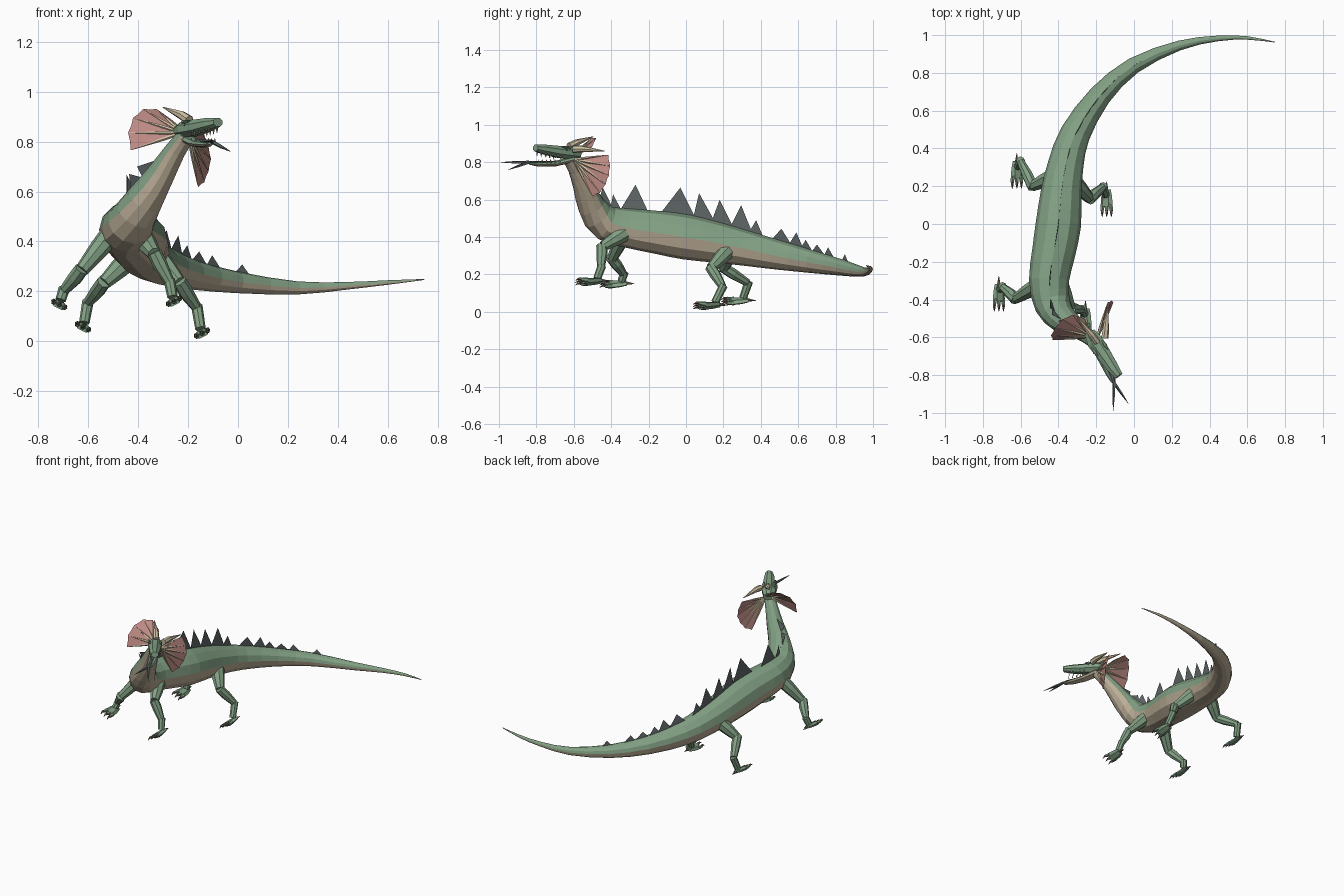
import bpy, bmesh, math
from mathutils import Vector

if "Cube" in bpy.data.objects:
    bpy.data.objects.remove(bpy.data.objects["Cube"])

V = Vector


def material(name, r, g, b):
    m = bpy.data.materials.new(name)
    m.diffuse_color = [((c / 255 + 0.055) / 1.055) ** 2.4 for c in (r, g, b)] + [1]
    m.use_nodes = True
    m.node_tree.nodes["Principled BSDF"].inputs["Base Color"].default_value = m.diffuse_color
    return m


GREEN = material("scale green", 130, 160, 132)
TAN = material("belly tan", 187, 173, 150)
DARK = material("fin grey", 95, 102, 102)
PINK = material("frill pink", 190, 138, 132)
IVORY = material("horn ivory", 208, 194, 165)
CLAW = material("claw brown", 112, 100, 88)


def finish(name, bm, mats):
    me = bpy.data.meshes.new(name)
    bm.to_mesh(me)
    bm.free()
    for m in mats:
        me.materials.append(m)
    ob = bpy.data.objects.new(name, me)
    bpy.context.collection.objects.link(ob)
    return ob


def tube(name, pts, radii, mats, sides=8, wide=1.0, high=1.0, up=(0, 0, 1), turn=0.0):
    """Loft an elliptical tube along pts; the lower half takes the second material."""
    pts = [V(p) for p in pts]
    bm = bmesh.new()
    rings = []
    for i, p in enumerate(pts):
        t = (pts[min(i + 1, len(pts) - 1)] - pts[max(i - 1, 0)]).normalized()
        u = V(up) - V(up).dot(t) * t
        u.normalize()
        r = t.cross(u)
        ring = []
        for j in range(sides):
            a = 2 * math.pi * j / sides + turn
            ring.append(bm.verts.new(p + radii[i] * (r * wide * math.cos(a) + u * high * math.sin(a))))
        rings.append(ring)
    for a, b in zip(rings, rings[1:]):
        for j in range(sides):
            k = (j + 1) % sides
            f = bm.faces.new((a[j], a[k], b[k], b[j]))
            if len(mats) > 1 and j >= sides / 2:
                f.material_index = 1
    bm.faces.new(rings[0])
    bm.faces.new(rings[-1])
    bmesh.ops.recalc_face_normals(bm, faces=bm.faces)
    return finish(name, bm, mats)


def smooth_path(rows, steps):
    """Catmull-Rom interpolation of (x, y, z, radius) rows."""
    out = []
    P = [V(r) for r in rows]
    for i in range(len(P) - 1):
        a, b, c, d = P[max(i - 1, 0)], P[i], P[i + 1], P[min(i + 2, len(P) - 1)]
        for s in range(steps):
            t = s / steps
            out.append(0.5 * (2 * b + (c - a) * t + (2 * a - 5 * b + 4 * c - d) * t * t
                              + (3 * b - a - 3 * c + d) * t ** 3))
    return out + [P[-1]]


# body: neck, trunk and curved tail in one loft
SPINE = [(-.205, -.63, .825, .034), (-.25, -.59, .765, .042), (-.305, -.55, .675, .055),
         (-.375, -.505, .565, .075), (-.43, -.43, .475, .095), (-.45, -.30, .447, .106),
         (-.425, -.15, .425, .115), (-.40, 0, .40, .12), (-.385, .17, .37, .108),
         (-.36, .32, .34, .094), (-.31, .48, .307, .08), (-.18, .68, .267, .06),
         (0, .84, .236, .043), (.24, .945, .214, .026), (.44, .982, .223, .015),
         (.60, .985, .236, .009), (.745, .963, .248, .002)]
path = smooth_path(SPINE, 2)
tube("body", [p[:3] for p in path], [p[3] for p in path], [GREEN, TAN], 12)

# back fins: (front base y, rear base y, tip y, tip z)
fine = smooth_path(SPINE, 16)


def crest(y):
    i = min(range(len(fine) - 60), key=lambda n: abs(fine[n][1] - y))
    p, q = V(fine[i][:3]), V(fine[i + 1][:3])
    t = (q - p).normalized()
    u = (V((0, 0, 1)) - t.z * t).normalized()
    return p + u * fine[i][3] * 0.93


FINS = [(-.56, -.53, -.515, .70), (-.53, -.49, -.48, .67), (-.50, -.42, -.445, .665),
        (-.45, -.36, -.39, .63), (-.36, -.22, -.27, .68), (-.15, .03, -.03, .665),
        (.02, .14, .07, .635), (.12, .24, .18, .60), (.22, .34, .295, .57),
        (.32, .40, .375, .49), (.45, .55, .51, .445), (.54, .62, .59, .425),
        (.61, .67, .64, .385), (.67, .73, .70, .36), (.73, .785, .76, .345),
        (.83, .865, .85, .308), (.935, .948, .943, .268), (.962, .971, .968, .262)]
bm = bmesh.new()
for y0, y1, yt, zt in FINS:
    m = crest(yt)
    bm.faces.new([bm.verts.new(p) for p in (crest(y0), crest(y1), V((m.x, yt, zt)))])
finish("back_fins", bm, [DARK])


# legs, each with a flat tilted foot, three clawed toes and a rear claw
def leg(name, hip, knee, hock, ankle, side):
    hip, knee, hock, ankle = V(hip), V(knee), V(hock), V(ankle)
    tube(name + "_thigh", [hip, hip.lerp(knee, .45), knee], [.045, .04, .028], [GREEN], 8, up=(side, 0, .3))
    tube(name + "_shin", [knee + V((0, -.006, .006)), knee.lerp(hock, .4), hock], [.029, .03, .021],
         [GREEN], 8, up=(side, 0, .3))
    tube(name + "_pastern", [hock + V((0, .006, .008)), ankle], [.023, .021], [GREEN], 8, up=(0, 1, 0))
    tilt = V((-side * .5, 0, 1)).normalized()
    across = V((1, 0, side * .5)).normalized()
    base = ankle - tilt * .012
    tube(name + "_foot", [base + V((0, .028, 0)), base + V((0, -.01, -.004)), base + V((0, -.062, -.008))],
         [.024, .032, .036], [GREEN], 6, 1.0, .45, tilt)
    for k in (-1, 0, 1):
        a = base + across * k * .023 + V((0, -.05, -.006))
        b = a + across * k * .004 + V((0, -.035, 0))
        tube(name + "_toe", [a, b], [.013, .009], [GREEN], 6, up=tilt)
        tube(name + "_claw", [b + V((0, .004, .002)), b + V((0, -.015, .004)), b + V((0, -.033, -.006))],
             [.009, .006, .001], [CLAW], 5, up=tilt)
    h = base + V((0, .025, 0))
    tube(name + "_rear_claw", [h, h + V((0, .045, -.004))], [.01, .001], [CLAW], 5, up=tilt)


leg("front_right_leg", (-.50, -.32, .44), (-.625, -.395, .285), (-.695, -.335, .205), (-.71, -.345, .165), -1)
leg("front_left_leg", (-.385, -.33, .42), (-.335, -.445, .35), (-.275, -.455, .24), (-.262, -.475, .178), 1)
leg("hind_right_leg", (-.43, .25, .335), (-.535, .20, .235), (-.60, .33, .155), (-.615, .305, .075), -1)
leg("hind_left_leg", (-.315, .22, .325), (-.235, .135, .235), (-.165, .195, .135), (-.15, .155, .05), 1)

# head: upper skull, lower jaw, forked tongue
tube("skull", [(-.235, -.575, .84), (-.205, -.625, .85), (-.16, -.69, .857), (-.11, -.765, .87), (-.08, -.805, .877)],
     [.032, .047, .042, .034, .024], [GREEN], 8, 1, .8, turn=math.pi / 8)
tube("lower_jaw", [(-.21, -.61, .815), (-.165, -.70, .792), (-.125, -.79, .788), (-.11, -.835, .792)],
     [.036, .033, .025, .012], [GREEN, TAN], 8, 1, .45)
tube("tongue", [(-.17, -.69, .803), (-.115, -.81, .803), (-.10, -.86, .80)], [.012, .011, .008], [DARK], 6, 1, .5)
for tip in ((-.11, -.99, .80), (-.03, -.95, .76)):
    tube("tongue_fork", [(-.105, -.84, .80), V((-.105, -.84, .80)).lerp(V(tip), .5), tip],
         [.009, .007, .001], [DARK], 5)

# teeth, eyes and nostrils mirrored across the head axis
axis = V((.56, -.83, .15)).normalized()
out = V((.83, .56, 0)).normalized()
for s in (-1, 1):
    for k in range(5):
        p = V((-.165, -.69, .836)) + axis * k * .029 + out * s * (.032 - k * .003)
        tube("upper_tooth", [p, p - V((0, 0, .02))], [.005, .0008], [IVORY], 4, up=(0, 1, 0))
        q = V((-.165, -.69, .797)) + axis * k * .027 + out * s * (.027 - k * .003) - V((0, 0, k * .004))
        tube("lower_tooth", [q, q + V((0, 0, .017))], [.005, .0008], [IVORY], 4, up=(0, 1, 0))
    e = V((-.18, -.66, .866)) + out * s * .037
    tube("eye", [e - axis * .013, e, e + axis * .013], [.002, .007, .002], [DARK], 6)
    e = e + V((0, 0, .013)) - out * s * .004
    tube("brow", [e - axis * .03, e, e + axis * .025], [.004, .01, .003], [GREEN], 6, 1, .7)

# horns
tube("right_horn", [(-.195, -.625, .885), (-.225, -.585, .905), (-.30, -.495, .937)], [.02, .018, .002], [IVORY], 7)
tube("left_horn", [(-.155, -.605, .87), (-.15, -.56, .872), (-.14, -.435, .86)], [.02, .018, .002], [IVORY], 7)


# neck frills: fan of webbing with ivory ribs
def frill(name, apex, rim):
    apex, rim = V(apex), [V(p) for p in rim]
    bm = bmesh.new()
    c = bm.verts.new(apex)
    edge = []
    for i, p in enumerate(rim):
        edge.append(bm.verts.new(p))
        if i < len(rim) - 1:
            edge.append(bm.verts.new(apex.lerp((p + rim[i + 1]) / 2, .985)))
    for a, b in zip(edge, edge[1:]):
        bm.faces.new((c, a, b))
    finish(name + "_web", bm, [PINK])
    for p in rim:
        tube(name + "_rib", [apex, apex.lerp(p, .4), apex.lerp(p, .96)], [.008, .007, .001], [IVORY], 5,
             up=(.3, .5, .81))


frill("right_frill", (-.225, -.595, .835),
      [(-.43, -.615, .765), (-.44, -.59, .835), (-.42, -.55, .895), (-.38, -.505, .93),
       (-.325, -.48, .93), (-.262, -.50, .885)])
frill("left_frill", (-.195, -.60, .815),
      [(-.14, -.415, .84), (-.118, -.405, .78), (-.108, -.412, .73), (-.118, -.43, .68),
       (-.135, -.46, .637), (-.16, -.50, .617)])
